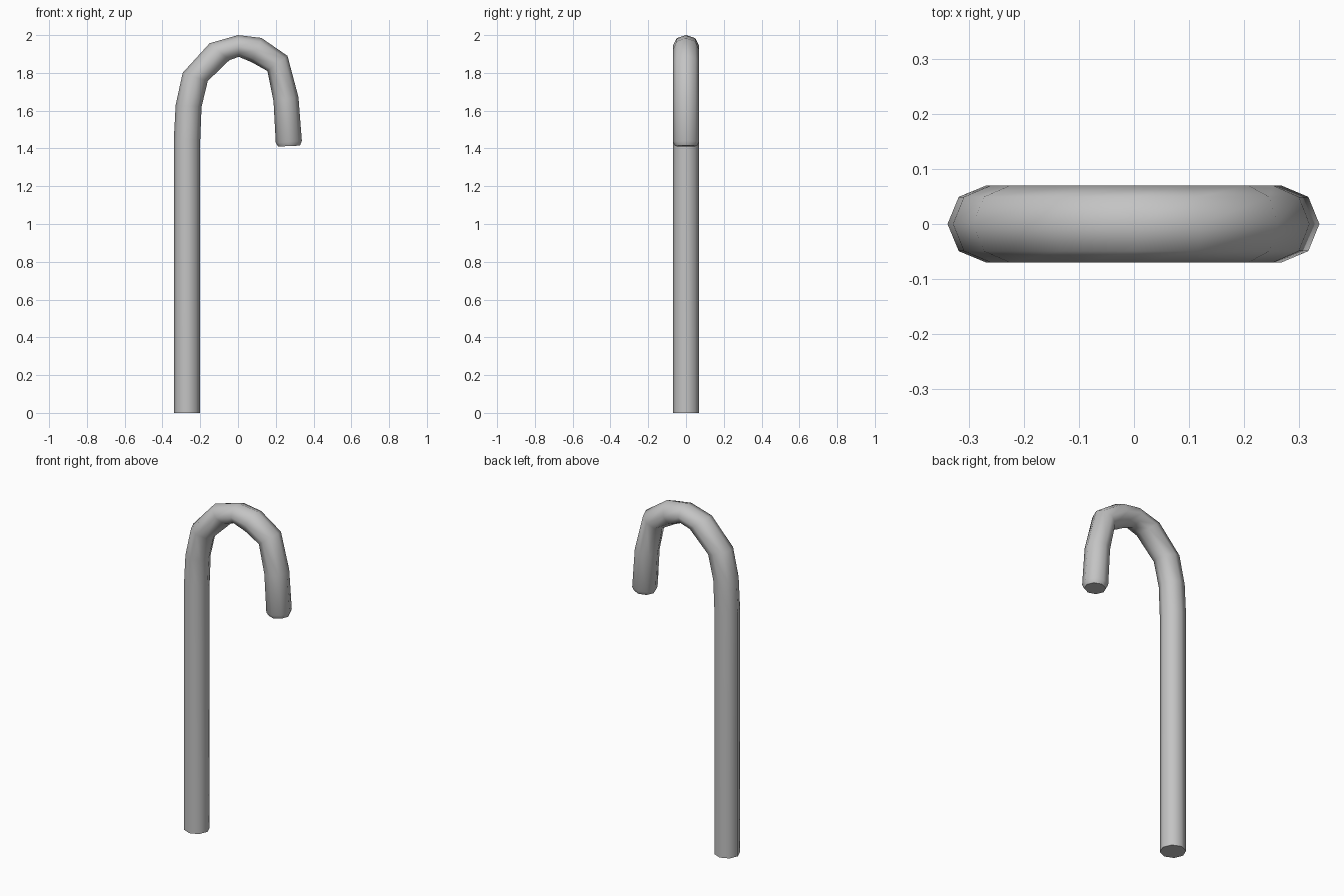
import bpy, bmesh, math
from mathutils import Vector

cube = bpy.data.objects.get("Cube")
if cube:
    bpy.data.objects.remove(cube, do_unlink=True)

SIDES = 8
RADIUS = 0.07

# Outer and inner edge (x, z) of each ring, from the foot to the hook tip
RINGS = [
    ((-0.34, 0.0), (-0.20, 0.0)),
    ((-0.34, 0.2), (-0.20, 0.2)),
    ((-0.34, 1.445), (-0.20, 1.445)),
    ((-0.33, 1.63), (-0.193, 1.62)),
    ((-0.293, 1.80), (-0.16, 1.757)),
    ((-0.15, 1.957), (-0.045, 1.868)),
    ((0.0, 2.0), (0.005, 1.885)),
    ((0.124, 1.985), (0.075, 1.855)),
    ((0.262, 1.89), (0.156, 1.81)),
    ((0.32, 1.672), (0.188, 1.65)),
    ((0.338, 1.44), (0.20, 1.43)),
]

gray = bpy.data.materials.new("light gray")
gray.use_nodes = True
gray.diffuse_color = (0.55, 0.55, 0.55, 1)
gray.node_tree.nodes["Principled BSDF"].inputs["Base Color"].default_value = (0.55, 0.55, 0.55, 1)

bm = bmesh.new()


def add_ring(outer, inner, y_radius=RADIUS):
    """Octagonal cross-section spanning the outer and inner edge."""
    a, b = Vector((outer[0], 0, outer[1])), Vector((inner[0], 0, inner[1]))
    centre, arm = (a + b) / 2, (a - b) / 2
    verts = []
    for i in range(SIDES):
        t = math.tau * i / SIDES
        verts.append(bm.verts.new(centre + arm * math.cos(t)
                                  + Vector((0, y_radius * math.sin(t), 0))))
    return verts


# Swept shaft and hook, with a small chamfer at the hook tip
loops = [add_ring(o, i) for o, i in RINGS]
loops.append(add_ring((0.328, 1.415), (0.212, 1.41), 0.058))
for low, high in zip(loops, loops[1:]):
    for i in range(SIDES):
        j = (i + 1) % SIDES
        bm.faces.new((low[i], low[j], high[j], high[i]))

# End caps
bm.faces.new(loops[0])
bm.faces.new(loops[-1])
bmesh.ops.recalc_face_normals(bm, faces=bm.faces)

mesh = bpy.data.meshes.new("hooked_cane")
bm.to_mesh(mesh)
bm.free()
mesh.materials.append(gray)
cane = bpy.data.objects.new("hooked_cane", mesh)
bpy.context.collection.objects.link(cane)

# Smooth sides with a crisp foot edge
bpy.ops.object.select_all(action='DESELECT')
cane.select_set(True)
bpy.context.view_layer.objects.active = cane
bpy.ops.object.shade_smooth_by_angle(angle=math.radians(60))
